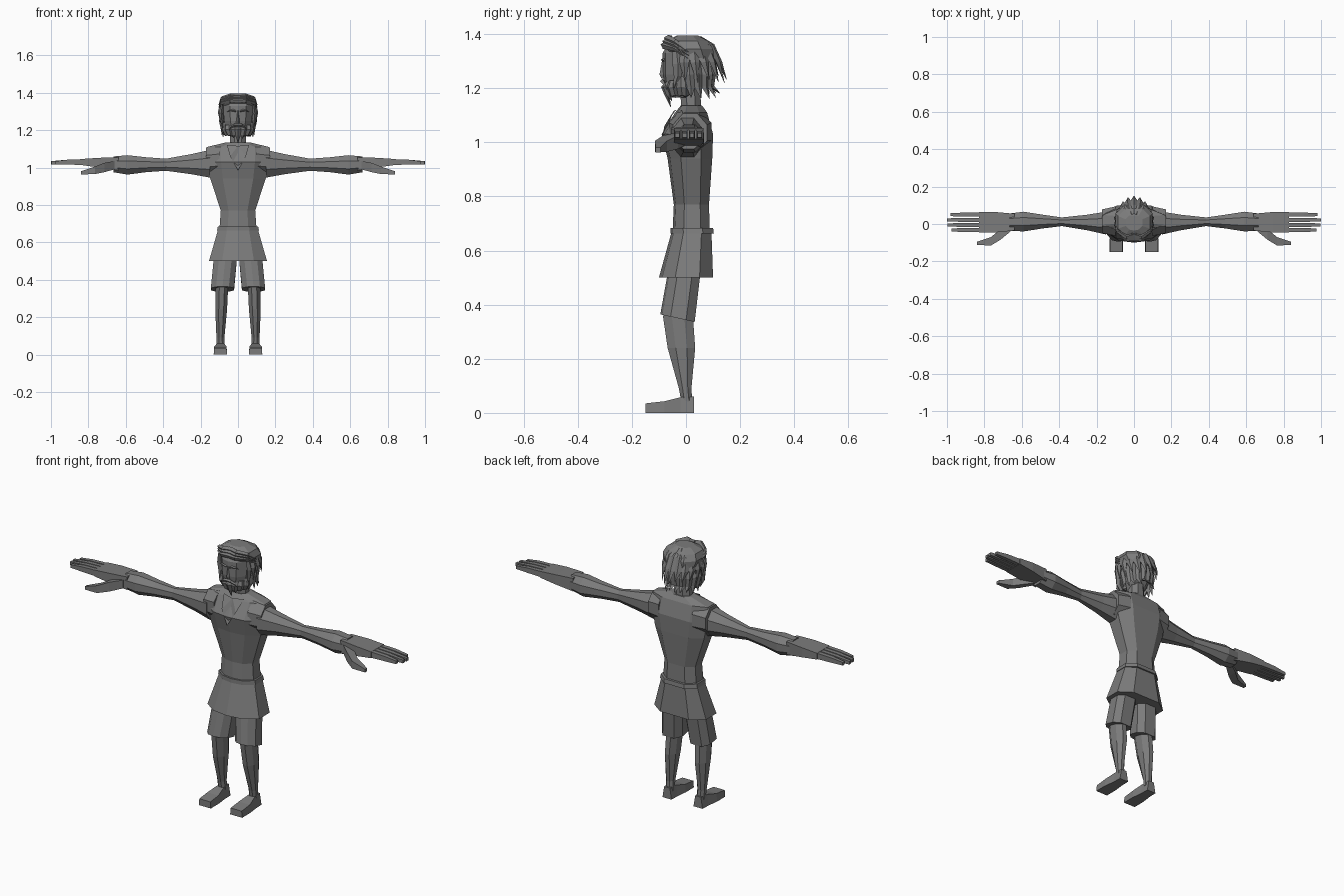
import bpy, bmesh, math, random
from mathutils import Vector

if "Cube" in bpy.data.objects:
    bpy.data.objects.remove(bpy.data.objects["Cube"])
random.seed(4)

grey = bpy.data.materials.new("plain grey")
grey.diffuse_color = (0.2, 0.2, 0.2, 1)
grey.use_nodes = True
grey.node_tree.nodes["Principled BSDF"].inputs["Base Color"].default_value = grey.diffuse_color


def add_loft(bm, rings):
    """Skin equal-sized rings of points and cap both ends."""
    rows = [[bm.verts.new(p) for p in r] for r in rings]
    for a, b in zip(rows, rows[1:]):
        n = len(a)
        for i in range(n):
            bm.faces.new((a[i], a[(i + 1) % n], b[(i + 1) % n], b[i]))
    bm.faces.new(rows[0][::-1])
    bm.faces.new(rows[-1])


def finish(name, bm, mirror=False):
    bmesh.ops.recalc_face_normals(bm, faces=bm.faces)
    me = bpy.data.meshes.new(name)
    bm.to_mesh(me)
    bm.free()
    me.materials.append(grey)
    ob = bpy.data.objects.new(name, me)
    bpy.context.collection.objects.link(ob)
    if mirror:
        ob.modifiers.new("mirror", 'MIRROR').use_mirror_merge = False
    return ob


def loft(name, rings, mirror=False):
    bm = bmesh.new()
    add_loft(bm, rings)
    return finish(name, bm, mirror)


BODY = [(0, 0), (.55, .06), (1, .3), (1, .75), (.55, 1),
        (0, 1), (-.55, 1), (-1, .75), (-1, .3), (-.55, .06)]


def body(z, hx, yf, yb, cx=0, tilt=0):
    """Horizontal body section; tilt raises the front and drops the back."""
    return [Vector((cx + fx * hx, yf + (yb - yf) * fy, z + tilt * (.5 - fy)))
            for fx, fy in BODY]


def oval(c, a, b, axis, n=6):
    """n-sided section around the x or z axis with half sizes a, b."""
    out = []
    for i in range(n):
        t = 2 * math.pi * (i + .5) / n
        u, v = a * math.cos(t), b * math.sin(t)
        out.append(Vector(c) + (Vector((0, u, v)) if axis == 'x' else Vector((u, v, 0))))
    return out


def strand(bm, pts, width, thick, side):
    """Flat pointed lock of hair following pts."""
    pts = [Vector(p) for p in pts]
    side = Vector(side).normalized()
    rings = []
    for i, p in enumerate(pts):
        d = (pts[min(i + 1, len(pts) - 1)] - pts[max(i - 1, 0)]).normalized()
        nrm = d.cross(side).normalized()
        k = (.8, 1, .75, .06)[round(i * 3 / (len(pts) - 1))]
        rings.append([p + side * width * k, p + nrm * thick * k,
                      p - side * width * k, p - nrm * thick * k])
    add_loft(bm, rings)


# tunic: torso, belt, skirt
loft("tunic_torso", [body(.66, .1, -.05, .088), body(.77, .092, -.045, .085),
                     body(.94, .148, -.068, .097), body(1.03, .165, -.09, .1),
                     body(1.11, .165, -.04, .078), body(1.135, .06, -.02, .06)])
loft("belt", [body(.662, .112, -.058, .103), body(.684, .108, -.058, .1)])
loft("tunic_skirt", [body(.5, .155, -.1, .1), body(.67, .106, -.053, .094)])

# shoulder caps of the tunic
loft("shoulder_cap", [oval((.1, .015, 1.04), .085, .085, 'x', 8),
                      oval((.172, .015, 1.035), .068, .078, 'x', 8)], True)

# V neckline plate lying on the upper chest
bm = bmesh.new()
v = [bm.verts.new(p) for p in [(-.06, -.035, 1.122), (-.042, -.08, 1.06), (0, -.094, .985),
                               (.042, -.08, 1.06), (.06, -.035, 1.122), (0, -.046, 1.115)]]
for f in ((0, 1, 5), (1, 2, 5), (2, 3, 5), (3, 4, 5)):
    bm.faces.new([v[i] for i in f])
finish("neckline", bm)

# arms: upper arm narrows to the elbow, forearm flares to the wrist
loft("arm", [oval(c, a, b, 'x', 8) for c, a, b in [
    ((.15, .005, 1.02), .066, .08), ((.25, .008, 1.018), .045, .058),
    ((.385, .012, 1.015), .025, .035), ((.49, .013, 1.015), .04, .043),
    ((.59, .013, 1.014), .057, .056), ((.665, .01, 1.017), .05, .046)]], True)


def slab(x, y0, y1, z0, z1):
    return [Vector((x, y0, z0)), Vector((x, y1, z0)), Vector((x, y1, z1)), Vector((x, y0, z1))]


# hands: palm, four fingers, thumb
bm = bmesh.new()
add_loft(bm, [slab(.64, -.035, .055, .985, 1.055), slab(.74, -.045, .064, 1.0, 1.052),
              slab(.83, -.045, .064, 1.012, 1.046)])
for y, tip in ((-.032, .975), (-.005, .998), (.022, 1.0), (.05, .98)):
    add_loft(bm, [slab(.82, y - .011, y + .011, 1.013, 1.045),
                  slab(.91, y - .011, y + .011, 1.016, 1.042),
                  slab(tip, y - .008, y + .008, 1.017, 1.034)])
add_loft(bm, [slab(.66, -.04, .0, .99, 1.035), slab(.715, -.085, -.03, .975, 1.025),
              slab(.765, -.115, -.07, .965, 1.005), slab(.84, -.112, -.095, .963, .98)])
finish("hand", bm, True)

# short trousers, lower legs, feet
loft("trouser_leg", [body(.35, .062, -.095, .032, .083, .028),
                     body(.53, .062, -.065, .055, .066)], True)
loft("lower_leg", [oval(c, a, b, 'z', 8) for c, a, b in [
    ((.092, .003, .04), .024, .022), ((.094, -.003, .09), .023, .025),
    ((.09, -.017, .24), .034, .055), ((.086, -.03, .36), .036, .06)]], True)
bm = bmesh.new()
add_loft(bm, [[Vector((x0, y, 0)), Vector((x1, y, 0)), Vector((x1 - i, y, z)), Vector((x0 + i, y, z))]
              for y, x0, x1, z, i in [(-.15, .058, .13, .035, .003), (-.08, .058, .13, .043, .003),
                                      (-.02, .065, .122, .058, .008), (.03, .066, .12, .06, .01)]])
finish("foot", bm, True)

# neck and head
loft("neck", [oval((0, .02, 1.1), .05, .04, 'z', 8), oval((0, .015, 1.22), .042, .04, 'z', 8)])
loft("head", [body(1.165, .038, -.065, .01), body(1.205, .062, -.078, .05),
              body(1.25, .074, -.086, .08), body(1.33, .08, -.086, .095), body(1.375, .068, -.06, .07)])
bm = bmesh.new()
add_loft(bm, [[Vector((-w, -.075, z)), Vector((0, -.08 - d, z)), Vector((w, -.075, z))]
              for z, w, d in ((1.235, .014, .01), (1.25, .015, .018), (1.305, .007, .008))])
finish("nose", bm)
bm = bmesh.new()
strand(bm, [(.01, -.085, 1.3), (.025, -.086, 1.306), (.042, -.082, 1.306), (.058, -.076, 1.298)],
       .006, .006, (0, 0, 1))
finish("eyebrow", bm, True)

# hair crown with a swept roll over the forehead
loft("hair_crown", [body(1.3, .088, -.04, .105), body(1.345, .1, -.08, .1),
                    body(1.375, .085, -.07, .08), body(1.394, .045, -.035, .045)])
bm = bmesh.new()
for s in (-1, 1):
    for k in range(3):
        z = 1.383 - .012 * k
        strand(bm, [(-s * .015, -.055 - .012 * k, z), (s * .04, -.07 - .006 * k, z),
                    (s * .085, -.04, z - .012), (s * .104, .01, z - .05)],
               .014, .013, (0, .3, 1))
finish("hair_roll", bm)

# long locks: upper layer falls from the crown, lower layer hugs the nape
bm = bmesh.new()
for i in range(11):
    a = math.radians(-8 + 196 * i / 10)
    c, s = math.cos(a), math.sin(a)
    r = random.uniform(-.018, .018)
    strand(bm, [(.03 * c, .01 + .04 * s, 1.384), (.082 * c, .01 + .085 * s, 1.355),
                (.1 * c, .01 + .115 * s, 1.295), (.094 * c, .015 + .135 * s, 1.235 + r)],
           .024, .012, (-s, c, 0))
for i in range(10):
    a = math.radians(2 + 176 * i / 9)
    c, s = math.cos(a), math.sin(a)
    r = random.uniform(-.014, .014)
    strand(bm, [(.08 * c, .01 + .08 * s, 1.3), (.09 * c, .01 + .09 * s, 1.25),
                (.083 * c, .015 + .082 * s, 1.205), (.085 * c, .015 + .11 * s, 1.172 + r)],
           .022, .012, (-s, c, 0))
finish("hair_locks", bm)

# beard tufts around the jaw, sideburns and moustache
bm = bmesh.new()
for i in range(9):
    a = math.radians(172 + 196 * i / 8)
    c, s = math.cos(a), math.sin(a)
    low = 1.135 + .035 * abs(c) + random.uniform(-.006, .008)
    strand(bm, [(.078 * c, -.012 + .06 * s, 1.25 - .035 * abs(s)), (.078 * c, -.012 + .068 * s, 1.205),
                (.064 * c, -.01 + .06 * s, 1.175), (.05 * c, -.008 + .048 * s, low)],
           .019, .012, (-s, c, 0))
for s in (-1, 1):
    strand(bm, [(0, -.087, 1.228), (s * .02, -.087, 1.226), (s * .038, -.08, 1.215), (s * .052, -.07, 1.195)],
           .009, .009, (0, 0, 1))
    strand(bm, [(s * .084, -.035, 1.335), (s * .09, -.03, 1.29), (s * .086, -.03, 1.245),
                (s * .08, -.045, 1.2)], .02, .011, (0, 1, 0))
finish("beard", bm)
